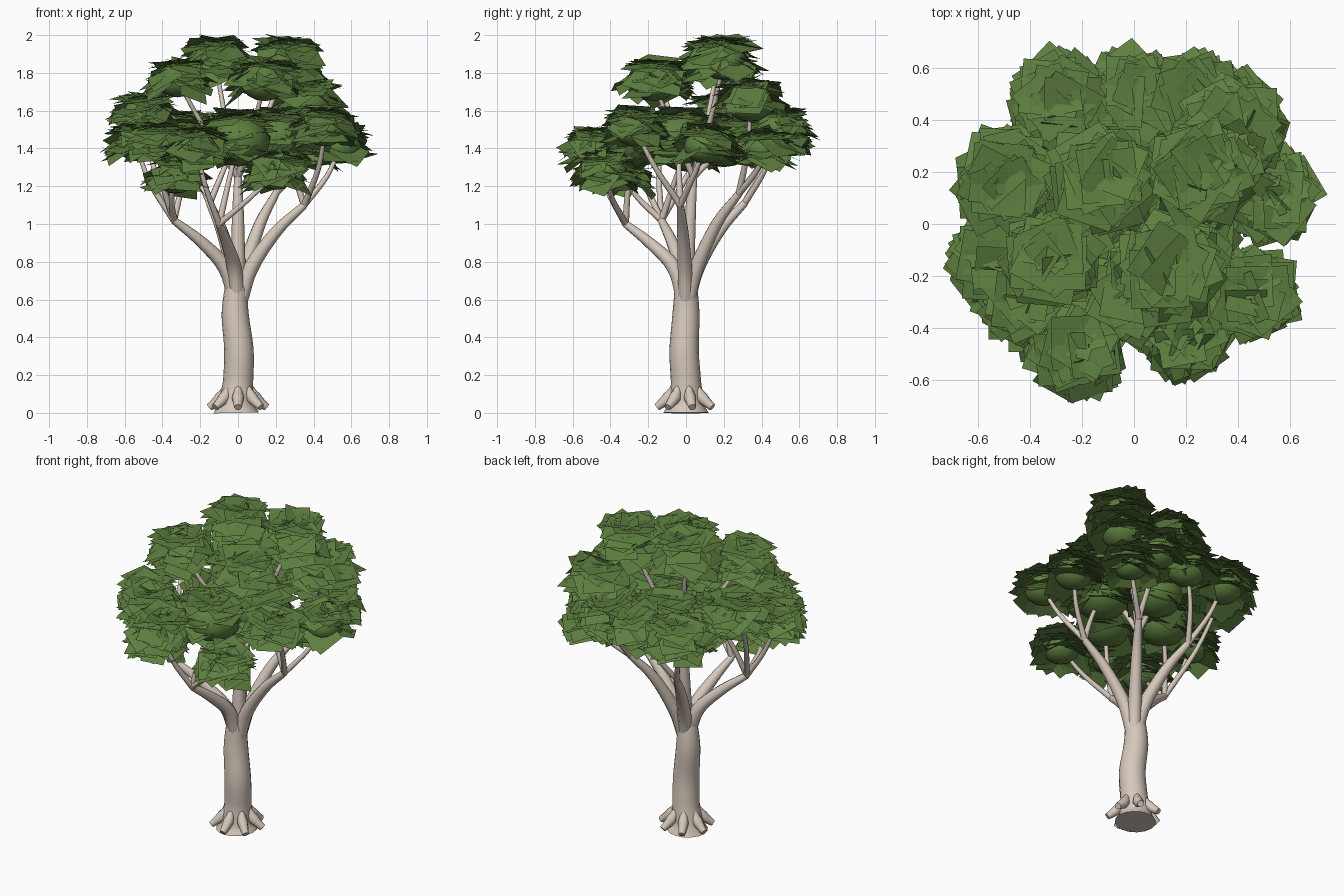
import bpy, bmesh, math, random
from mathutils import Vector, Matrix

random.seed(4)
cube = bpy.data.objects.get("Cube")
if cube:
    bpy.data.objects.remove(cube, do_unlink=True)


def material(name, rgb):
    mat = bpy.data.materials.new(name)
    mat.use_nodes = True
    mat.diffuse_color = (*rgb, 1)
    bsdf = next(n for n in mat.node_tree.nodes if n.type == 'BSDF_PRINCIPLED')
    bsdf.inputs["Base Color"].default_value = (*rgb, 1)
    bsdf.inputs["Roughness"].default_value = 0.9
    return mat


bark = material("pale bark", (0.67, 0.58, 0.5))
leaf = material("leaf green", (0.11, 0.21, 0.05))


def finish(bm, name, mat):
    mesh = bpy.data.meshes.new(name)
    bm.to_mesh(mesh)
    bm.free()
    mesh.materials.append(mat)
    obj = bpy.data.objects.new(name, mesh)
    bpy.context.collection.objects.link(obj)
    return obj


def spline(points, radii, steps):
    """Catmull-Rom samples through the points, with blended radii."""
    pts = [Vector(p) for p in points]
    pts = [2 * pts[0] - pts[1]] + pts + [2 * pts[-1] - pts[-2]]
    out = []
    for i in range(len(radii) - 1):
        a, b, c, d = pts[i:i + 4]
        for s in range(steps):
            t = s / steps
            p = (2 * b + (c - a) * t + (2 * a - 5 * b + 4 * c - d) * t * t
                 + (3 * b - a - 3 * c + d) * t ** 3) / 2
            out.append((p, radii[i] + (radii[i + 1] - radii[i]) * t))
    out.append((pts[-2], radii[-1]))
    return out


def tube(name, points, radii, sides=10, steps=4):
    """Round tapered tube with closed ends."""
    path = spline(points, radii, steps)
    bm = bmesh.new()
    rings = []
    side = Vector((1, 0, 0))
    for i, (p, r) in enumerate(path):
        ahead = path[min(i + 1, len(path) - 1)][0]
        behind = path[max(i - 1, 0)][0]
        along = (ahead - behind).normalized()
        if i == 0 and abs(along.x) > 0.8:
            side = Vector((0, 1, 0))
        side = (side - along * side.dot(along)).normalized()
        up = along.cross(side)
        rings.append([bm.verts.new(p + r * (math.cos(a) * side + math.sin(a) * up))
                      for a in (math.tau * k / sides for k in range(sides))])
    for low, high in zip(rings, rings[1:]):
        for k in range(sides):
            j = (k + 1) % sides
            face = bm.faces.new((low[k], low[j], high[j], high[k]))
            face.smooth = True
    bm.faces.new(rings[0][::-1])
    bm.faces.new(rings[-1])
    return finish(bm, name, bark)


# Trunk, gently swaying, with a flared foot
tube("trunk",
     [(-0.01, 0, 0), (-0.01, 0, 0.05), (0, 0, 0.16), (0.005, -0.01, 0.33),
      (-0.015, 0, 0.52), (-0.01, 0, 0.66), (0, 0, 0.74)],
     [0.12, 0.095, 0.08, 0.078, 0.072, 0.06, 0.04], sides=16)

# Stubby surface roots
ROOTS = 7
for k in range(ROOTS):
    a = math.tau * (k + 0.25) / ROOTS
    d = Vector((math.cos(a), math.sin(a), 0))
    tube(f"root_{k + 1}",
         [d * 0.055 + Vector((0, 0, 0.15)), d * 0.095 + Vector((0, 0, 0.08)),
          d * 0.155 + Vector((0, 0, 0.03))],
         [0.015, 0.032, 0.02], sides=8, steps=3)

# Main limbs fanning out of the fork; the last one is the upright leader
limb_ends = [Vector(e) for e in (
    (-0.34, -0.13, 1.02), (0.35, -0.03, 1.1), (0.2, 0.28, 1.16),
    (-0.15, 0.31, 1.11), (-0.1, -0.32, 1.0), (0, 0.04, 1.25))]
for k, end in enumerate(limb_ends):
    x, y, z = end
    tube(f"limb_{k + 1}",
         [(x * 0.04, y * 0.04, 0.6), (x * 0.2, y * 0.2, 0.77),
          (x * 0.58, y * 0.58, 0.69 + (z - 0.69) * 0.66), end],
         [0.04, 0.04, 0.031, 0.02])

# Foliage clumps: centre, spread, and core size relative to the spread
SMALL, BIG = 0.62, 0.85
clumps = [
    (-0.12, 0.17, 1.86, 0.2, SMALL), (0.26, 0.2, 1.86, 0.2, SMALL),
    (0.14, -0.17, 1.75, 0.2, SMALL), (-0.32, -0.14, 1.76, 0.18, SMALL),
    (0.37, 0.34, 1.64, 0.2, SMALL), (-0.5, 0.17, 1.57, 0.19, SMALL),
    (-0.28, 0.46, 1.47, 0.2, SMALL), (0, 0.48, 1.47, 0.19, SMALL),
    (0.22, 0.48, 1.5, 0.18, SMALL), (0.38, 0.42, 1.39, 0.17, SMALL),
    (0.54, 0.1, 1.41, 0.18, SMALL), (0.46, -0.27, 1.5, 0.18, SMALL),
    (0.2, -0.42, 1.27, 0.18, SMALL), (-0.22, -0.48, 1.39, 0.19, SMALL),
    (-0.33, -0.34, 1.25, 0.18, SMALL), (-0.54, -0.14, 1.42, 0.17, SMALL),
    (-0.42, -0.28, 1.42, 0.18, SMALL),
    (0, -0.26, 1.44, 0.2, BIG), (0.21, -0.04, 1.45, 0.2, BIG),
    (-0.22, 0, 1.4, 0.18, BIG), (0, 0.2, 1.43, 0.19, BIG),
]


def add_card(bm, centre, normal, size):
    """One loose square leaf sheet."""
    turn = normal.to_track_quat('Z', 'Y').to_matrix().to_4x4()
    spin = Matrix.Rotation(random.uniform(0, math.tau), 4, 'Z')
    bmesh.ops.create_grid(bm, x_segments=1, y_segments=1, size=size / 2,
                          matrix=Matrix.Translation(centre) @ turn @ spin)


def foliage(name, centre, r, core):
    wide = r * core
    h = wide * 0.8
    bm = bmesh.new()
    # Smooth rounded core
    bmesh.ops.create_uvsphere(
        bm, u_segments=16, v_segments=8, radius=1,
        matrix=Matrix.Translation(centre) @ Matrix.Diagonal((wide, wide, h, 1)))
    for face in bm.faces:
        face.smooth = True
    # Square sheets shingled over the dome, steeper toward the rim
    for i in range(48):
        a = random.uniform(0, math.tau)
        u = math.sqrt(random.random())
        out = Vector((math.cos(a), math.sin(a), 0))
        lift = h * 1.05 * math.sqrt(1 - u * u)
        if u > 0.6:
            lift = h * random.uniform(-0.6, 0.55)
        tilt = (Vector((random.gauss(0, 0.12), random.gauss(0, 0.12), 1))
                + out * u * u * random.uniform(0.3, 1.4))
        add_card(bm, centre + out * u * r * 0.66 + Vector((0, 0, lift)),
                 tilt.normalized(), r * (1.2 - 0.25 * u) * random.uniform(0.8, 1.05))
    finish(bm, name, leaf)


# Clumps, each carried by a twig; the highest ones grow from the leader
for k, (x, y, z, r, core) in enumerate(clumps):
    centre = Vector((x, y, z))
    foliage(f"foliage_{k + 1}", centre, r, core)
    start = limb_ends[-1]
    if z < 1.7:
        start = min(limb_ends, key=lambda e: (e.xy - centre.xy).length)
    bend = start.lerp(centre, 0.5) + Vector((x, y, 0)) * 0.05
    tube(f"twig_{k + 1}", [start, bend, centre], [0.018, 0.014, 0.01], sides=8)
